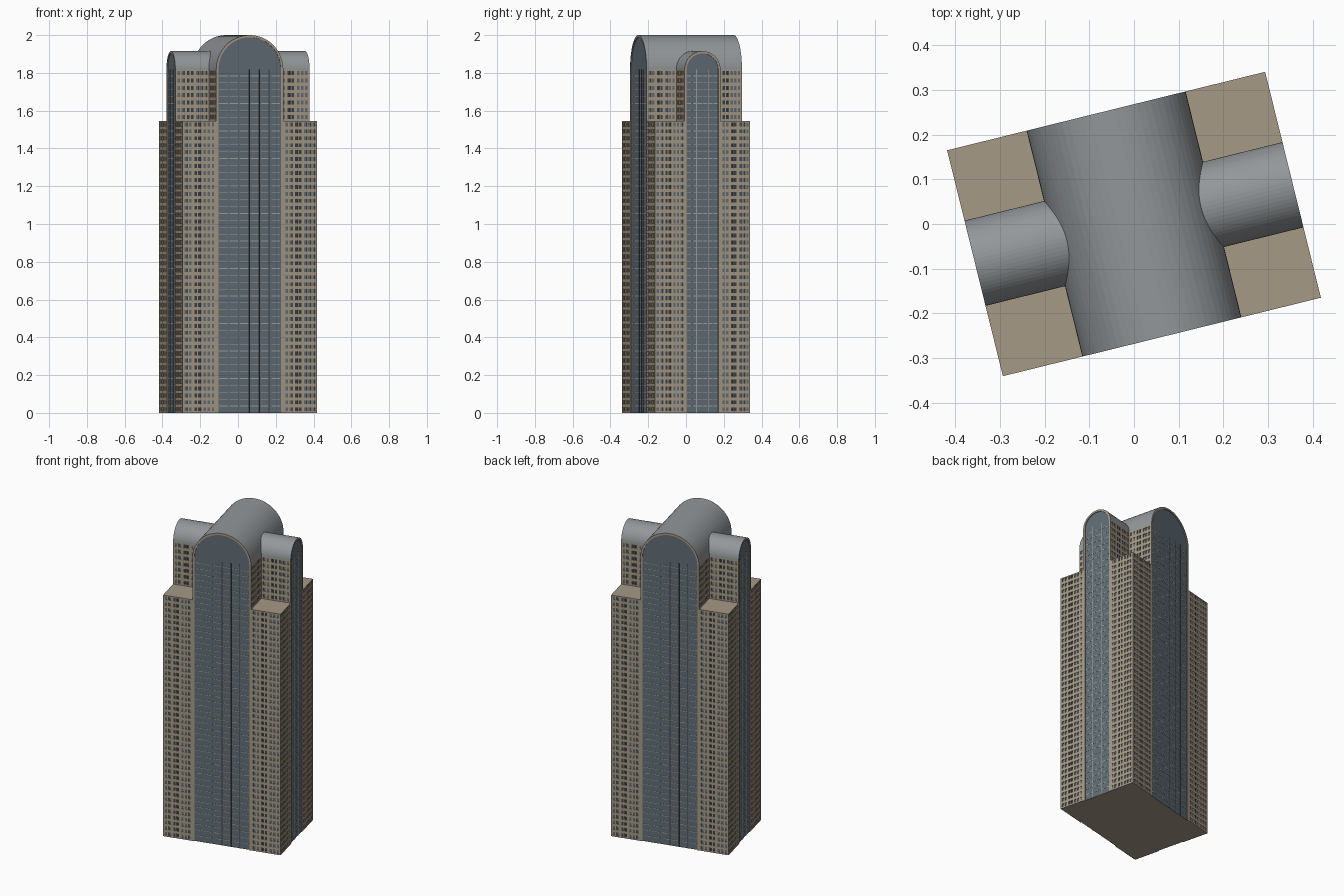
import bpy, bmesh, math
from mathutils import Matrix, Vector

cube = bpy.data.objects.get("Cube")
if cube:
    bpy.data.objects.remove(cube)


def material(name, rgb):
    m = bpy.data.materials.new(name)
    m.use_nodes = True
    m.diffuse_color = (*rgb, 1)
    bsdf = m.node_tree.nodes["Principled BSDF"]
    bsdf.inputs["Base Color"].default_value = (*rgb, 1)
    bsdf.inputs["Roughness"].default_value = 0.8
    return m


MATS = [material("tan_stone", (0.38, 0.32, 0.24)),
        material("blue_grey_glass", (0.115, 0.15, 0.175)),
        material("grey_roof", (0.29, 0.31, 0.325)),
        material("dark_glass", (0.04, 0.05, 0.06)),
        material("pale_trim", (0.36, 0.37, 0.35))]
STONE, GLASS, ROOF, DARK, TRIM = range(5)

TURN = Matrix.Rotation(math.radians(13.86), 4, "Z")
HALF_W, HALF_D = 0.366, 0.26      # footprint
MAIN, CROSS = 0.183, 0.098        # half widths of the two vaults
SPRING, SHOULDER = 1.817, 1.545   # vault spring line, corner block top
RECESS, RIM, FLOOR = 0.005, 0.012, 0.0364


def finish(name, bm):
    bm.transform(TURN)
    mesh = bpy.data.meshes.new(name)
    bm.to_mesh(mesh)
    bm.free()
    for m in MATS:
        mesh.materials.append(m)
    obj = bpy.data.objects.new(name, mesh)
    bpy.context.collection.objects.link(obj)


def add_box(bm, lo, hi, mat):
    verts = bmesh.ops.create_cube(bm, size=1)["verts"]
    lo, hi = Vector(lo), Vector(hi)
    for v in verts:
        v.co = Vector([(a + b) / 2 + c * abs(b - a) for a, b, c in zip(lo, hi, v.co)])
    for f in {f for v in verts for f in v.link_faces}:
        f.material_index = mat


# Window columns as (start, end) shares of a bay; the middle pair is dark
COLUMNS = [(.06, .14), (.19, .27), (.35, .43), (.46, .54), (.62, .70), (.74, .82), (.87, .94)]


def facade(name, a, b, out, z0, z1):
    """Wall sheet from a to b facing out, with recessed windows."""
    a, b, out = Vector((*a, 0)), Vector((*b, 0)), Vector((*out, 0))
    if (b - a).cross(Vector((0, 0, 1))).dot(out) < 0:
        a, b = b, a
    floors = round((z1 - z0) / FLOOR)
    step = (z1 - z0) / floors
    xs = [0] + [e for pair in COLUMNS for e in pair] + [1]
    zs = [z0] + [z0 + step * (i + e) for i in range(floors) for e in (.25, .8)] + [z1]
    bm = bmesh.new()
    grid = [[bm.verts.new(a.lerp(b, x) + Vector((0, 0, z))) for x in xs] for z in zs]
    windows = []
    for r in range(len(zs) - 1):
        for c in range(len(xs) - 1):
            f = bm.faces.new((grid[r][c], grid[r][c + 1], grid[r + 1][c + 1], grid[r + 1][c]))
            if r % 2 and c % 2:
                windows.append((f, DARK if c in (5, 7) else GLASS))
    # Return the outer edges back to the core
    rim = [e for e in bm.edges if e.is_boundary]
    new = bmesh.ops.extrude_edge_only(bm, edges=rim)["geom"]
    bmesh.ops.translate(bm, vec=-out * RECESS,
                        verts=[v for v in new if isinstance(v, bmesh.types.BMVert)])
    # Push each pane in behind the stone
    for f, mat in windows:
        back = bmesh.ops.extrude_discrete_faces(bm, faces=[f])["faces"][0]
        bmesh.ops.translate(bm, vec=-out * (RECESS - .001), verts=back.verts[:])
        back.material_index = mat
    finish(name, bm)


def arch(half, count=32):
    """Open outline: up one side, over the arch and down the other."""
    pts = [(half * math.cos(math.pi * i / count), SPRING + half * math.sin(math.pi * i / count))
           for i in range(count + 1)]
    return [(half, 0)] + pts + [(-half, 0)]


def vault(name, half, length, place):
    """Barrel-vaulted slab; place(s, t, z) maps across/along/up to space."""
    end = length - RECESS
    # Body: the walls sit back behind the facades, the roof is full width
    pts = arch(half)
    inner = half - RECESS
    pts = [(inner, 0), (inner, SPRING)] + pts[1:-1] + [(-inner, SPRING), (-inner, 0)]
    bm = bmesh.new()
    ends = [[bm.verts.new(place(s, t, z)) for s, z in pts] for t in (-end, end)]
    for ring in ends:
        bm.faces.new(ring).material_index = GLASS
    for i in range(len(pts)):
        j = (i + 1) % len(pts)
        f = bm.faces.new((ends[0][i], ends[0][j], ends[1][j], ends[1][i]))
        f.material_index = ROOF if pts[i][1] + pts[j][1] > 2 * SPRING + .0001 else STONE
    bmesh.ops.recalc_face_normals(bm, faces=bm.faces[:])
    finish(name + "_body", bm)
    # Stone rim framing each glazed end
    for side, label in ((-1, "a"), (1, "b")):
        bm = bmesh.new()
        rings = [[bm.verts.new(place(s, side * t, z)) for s, z in arch(h)]
                 for h, t in ((half, end), (half, length), (half - RIM, length), (half - RIM, end))]
        for k in range(4):
            p, q = rings[k], rings[(k + 1) % 4]
            for i in range(len(p) - 1):
                f = bm.faces.new((p[i], p[i + 1], q[i + 1], q[i]))
                roofed = k == 0 and 0 < i < len(p) - 2
                f.material_index = ROOF if roofed else STONE
        bmesh.ops.recalc_face_normals(bm, faces=bm.faces[:])
        finish(f"{name}_rim_{label}", bm)


def glazing(name, half, length, place, mullions, mat):
    """Dashed floor lines and upright mullions on both glazed ends."""
    wide = half - RIM
    for side, label in ((-1, "a"), (1, "b")):
        bm = bmesh.new()
        t0, t1 = side * (length - RECESS - .001), side * (length - RECESS + .001)
        bars = 6
        pitch = 2 * wide / bars
        for i in range(1, 50):
            for k in range(bars):
                s = -wide + pitch * (k + .08)
                add_box(bm, place(s, t0, i * FLOOR - .0018),
                        place(s + pitch * .84, t1, i * FLOOR + .0018), TRIM)
        for m in mullions:
            s = -side * m * half
            add_box(bm, place(s - .002, t0, 0), place(s + .002, t1 + side * .001, SPRING), mat)
        finish(f"{name}_{label}", bm)


def along_y(s, t, z):
    return Vector((s, t, z))


def along_x(s, t, z):
    return Vector((t, s, z))


# The two crossing vaulted slabs
vault("main_vault", MAIN, HALF_D, along_y)
glazing("main_glazing", MAIN, HALF_D, along_y, (0, .3, .58), DARK)
vault("cross_vault", CROSS, HALF_W, along_x)
glazing("cross_glazing", CROSS, HALF_W, along_x, (-.33, .33), TRIM)

# Four corner blocks with facades below and set-back walls above
for sx, xname in ((-1, "right"), (1, "left")):
    for sy, yname in ((-1, "front"), (1, "back")):
        tag = f"{yname}_{xname}"
        x0, x1, y0, y1 = sx * MAIN, sx * HALF_W, sy * CROSS, sy * HALF_D
        bm = bmesh.new()
        add_box(bm, (x0 - sx * RECESS, y0 - sy * RECESS, 0),
                (x1 - sx * RECESS, y1 - sy * RECESS, SHOULDER), STONE)
        finish(f"corner_block_{tag}", bm)
        facade(f"long_facade_{tag}", (x0, y1), (x1, y1), (0, sy), 0, SHOULDER)
        facade(f"short_facade_{tag}", (x1, y0), (x1, y1), (sx, 0), 0, SHOULDER)
        facade(f"upper_cross_wall_{tag}", (x0, y0), (x1, y0), (0, sy), SHOULDER, SPRING)
        facade(f"upper_main_wall_{tag}", (x0, y0), (x0, y1), (sx, 0), SHOULDER, SPRING)
